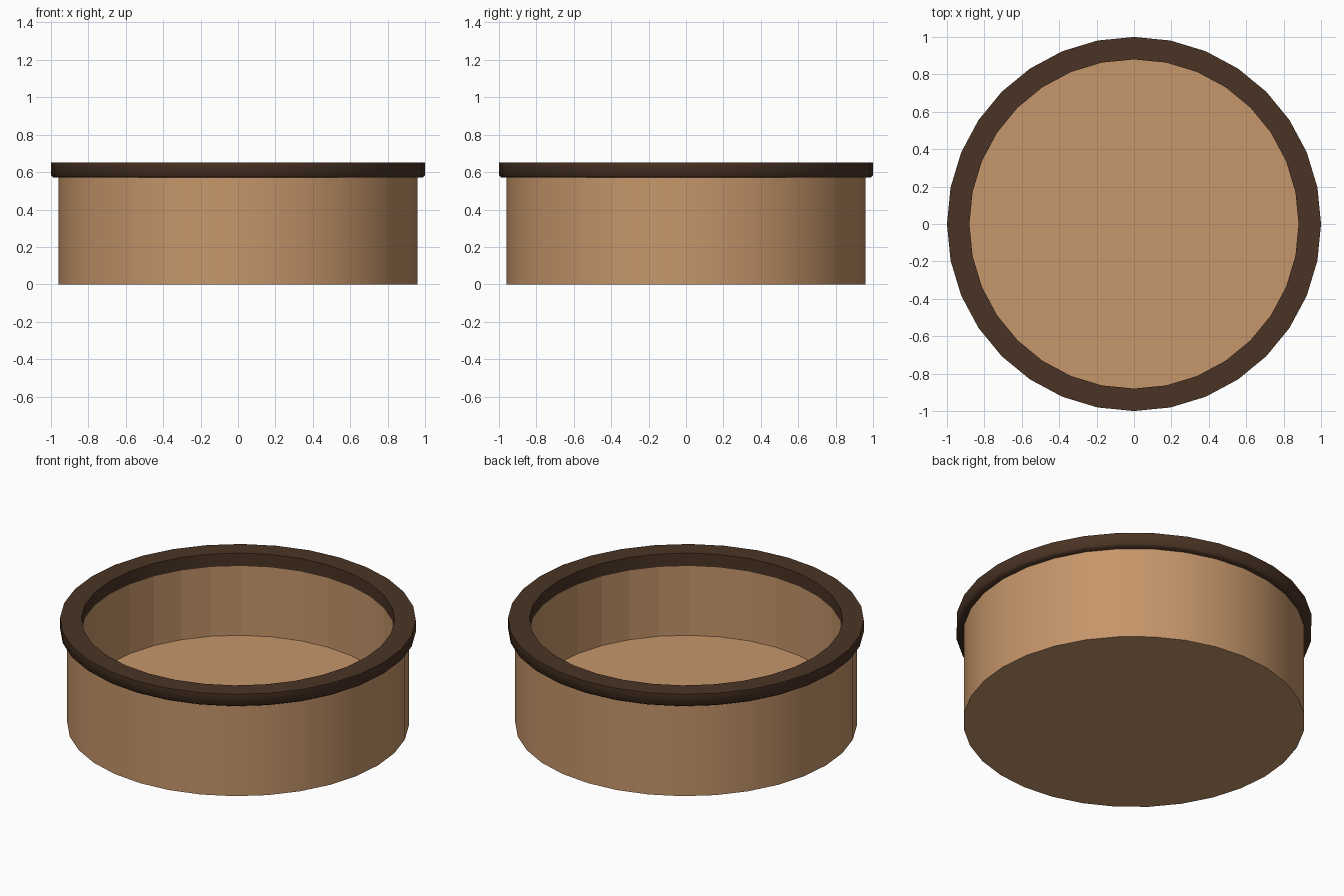
import bpy, bmesh, math

if "Cube" in bpy.data.objects:
    bpy.data.objects.remove(bpy.data.objects["Cube"])

SIDES = 32


def material(name, color):
    m = bpy.data.materials.new(name)
    m.diffuse_color = (*color, 1)
    m.use_nodes = True
    m.node_tree.nodes["Principled BSDF"].inputs["Base Color"].default_value = m.diffuse_color
    return m


def lathe(name, profile, mat, smooth_segments, closed=False):
    """Spin an (r, z) profile round z; only the listed segments are smooth."""
    bm = bmesh.new()
    rings = []
    for r, z in profile:
        if r == 0:
            rings.append([bm.verts.new((0, 0, z))] * SIDES)
        else:
            rings.append([bm.verts.new((r * math.cos(a), r * math.sin(a), z))
                          for a in (math.tau * i / SIDES for i in range(SIDES))])
    count = len(rings) if closed else len(rings) - 1
    for s in range(count):
        a, b = rings[s], rings[(s + 1) % len(rings)]
        for i in range(SIDES):
            j = (i + 1) % SIDES
            corners = list(dict.fromkeys([a[i], a[j], b[j], b[i]]))
            bm.faces.new(corners).smooth = s in smooth_segments
    bmesh.ops.recalc_face_normals(bm, faces=bm.faces)
    # merge the fans of the flat discs into single polygons
    bmesh.ops.dissolve_verts(bm, verts=[v for v in bm.verts if v.co.xy.length < 1e-6])
    # keep sharp corners between the smooth strips and the flat caps
    for e in bm.edges:
        e.smooth = e.calc_face_angle(0) < math.radians(60)
    mesh = bpy.data.meshes.new(name)
    bm.to_mesh(mesh)
    bm.free()
    mesh.materials.append(mat)
    obj = bpy.data.objects.new(name, mesh)
    bpy.context.collection.objects.link(obj)
    return obj


tan = material("tan", (0.565, 0.305, 0.145))
dark = material("dark_brown", (0.069, 0.034, 0.018))

# Dish body: smooth outside, faceted inside wall, raised floor
lathe("dish_body",
      [(0, 0), (0.96, 0), (0.96, 0.57), (0.88, 0.57), (0.88, 0.14), (0, 0.14)],
      tan, {1})

# Overhanging rim with a softened lower edge
lathe("rim",
      [(0.88, 0.65), (1.0, 0.65), (1.0, 0.582), (0.985, 0.57), (0.88, 0.57)],
      dark, {1, 2, 3, 4}, closed=True)
